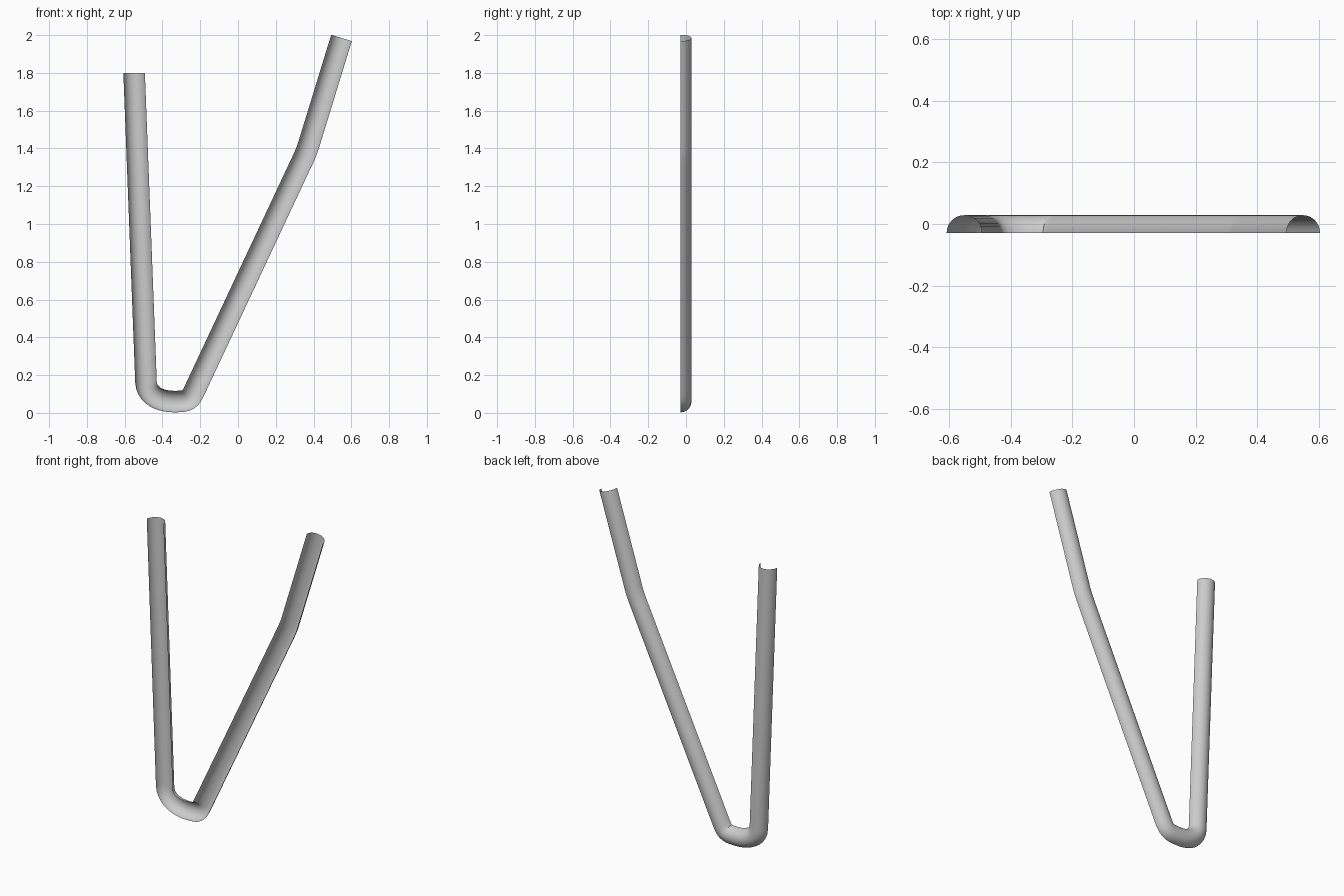
import bpy, bmesh, math
from mathutils import Vector
from mathutils.geometry import interpolate_bezier

if "Cube" in bpy.data.objects:
    bpy.data.objects.remove(bpy.data.objects["Cube"])

R = 0.057      # channel radius
SEGS = 16      # facets around the half circle


def V(x, z):
    return Vector((x, 0, z))


# centre line: left leg, rounded bottom, right leg with a soft kink
path = [V(-0.550, 1.80)]
path += interpolate_bezier(V(-0.487, 0.16), V(-0.482, 0.09), V(-0.41, 0.06), V(-0.34, 0.06), 11)
path += interpolate_bezier(V(-0.34, 0.06), V(-0.26, 0.06), V(-0.255, 0.066), V(-0.225, 0.13), 11)[1:]
path += interpolate_bezier(V(0.345, 1.345), V(0.358, 1.373), V(0.368, 1.398), V(0.376, 1.425), 5)
path += [V(0.548, 1.985)]

# sweep an open half circle along the centre line, bulging to the back
bm = bmesh.new()
rings = []
for i, p in enumerate(path):
    t = (path[min(i + 1, len(path) - 1)] - path[max(i - 1, 0)]).normalized()
    if i == 0:
        t = Vector((0, 0, -1))          # left end is cut level
    n = Vector((t.z, 0, -t.x))
    ring = []
    for k in range(SEGS + 1):
        a = math.pi * k / SEGS
        co = p + n * (R * math.cos(a))
        co.y = R * math.sin(a) - R / 2
        ring.append(bm.verts.new(co))
    rings.append(ring)
for a, b in zip(rings, rings[1:]):
    for k in range(SEGS):
        f = bm.faces.new((a[k], b[k], b[k + 1], a[k + 1]))
        f.smooth = True
bm.normal_update()
# outside of the channel faces the back
if sum(f.normal.y for f in bm.faces) < 0:
    bmesh.ops.reverse_faces(bm, faces=bm.faces[:])

mesh = bpy.data.meshes.new("bent_half_pipe")
bm.to_mesh(mesh)
bm.free()
obj = bpy.data.objects.new("bent_half_pipe", mesh)
bpy.context.collection.objects.link(obj)
